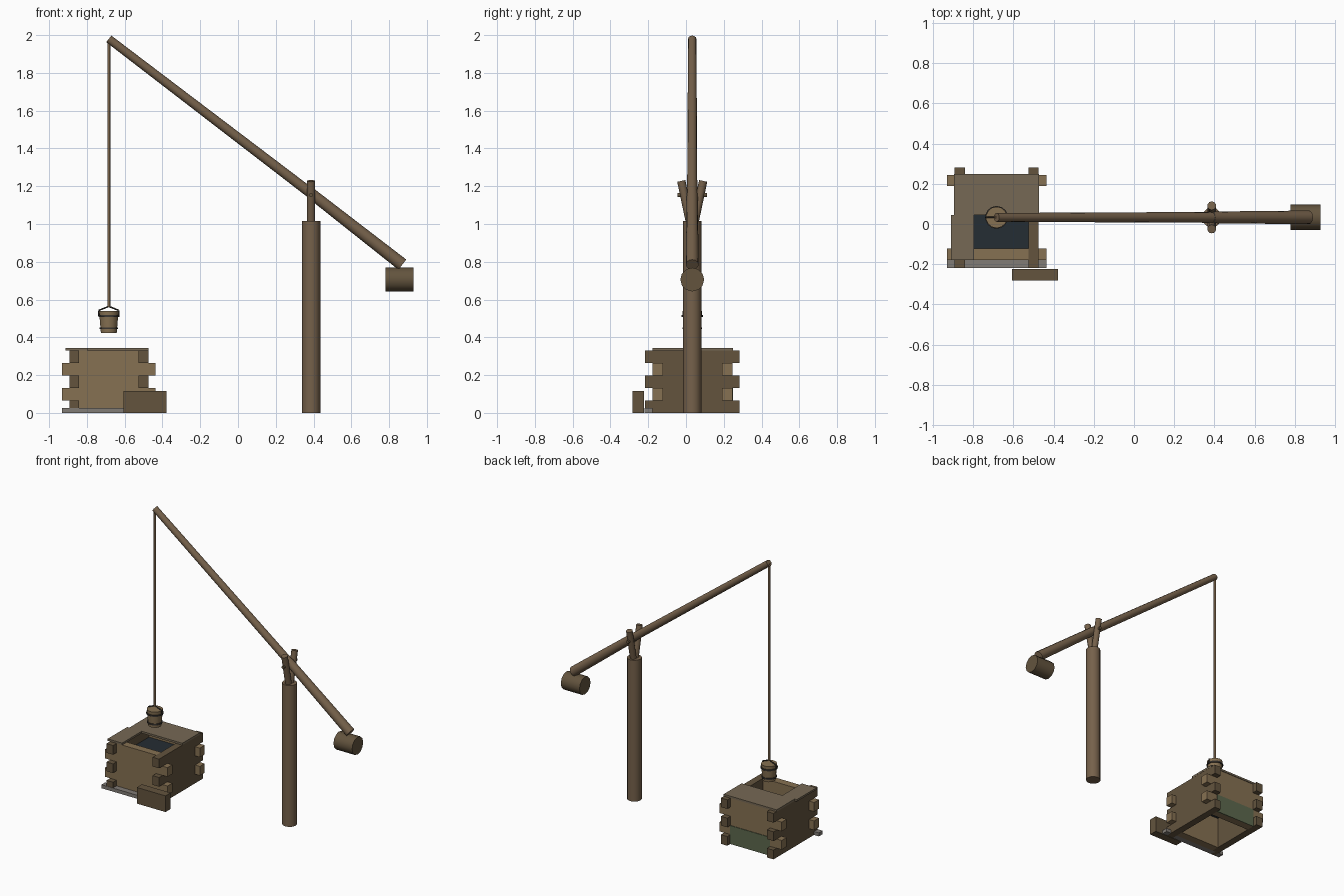
import bpy, bmesh, math
from mathutils import Vector, Matrix

if "Cube" in bpy.data.objects:
    bpy.data.objects.remove(bpy.data.objects["Cube"])


def mat(name, r, g, b):
    m = bpy.data.materials.new(name)
    m.diffuse_color = (r, g, b, 1)
    m.use_nodes = True
    m.node_tree.nodes["Principled BSDF"].inputs["Base Color"].default_value = m.diffuse_color
    return m


PALE = mat("pale_wood", 0.24, 0.165, 0.085)
DARK = mat("dark_wood", 0.125, 0.088, 0.048)
POLE = mat("pole_wood", 0.18, 0.12, 0.07)
GREY_WOOD = mat("weathered_wood", 0.18, 0.14, 0.09)
ROPE = mat("rope", 0.2, 0.13, 0.07)
IRON = mat("iron", 0.04, 0.035, 0.03)
WATER = mat("water", 0.018, 0.026, 0.033)
MOSS = mat("moss", 0.11, 0.14, 0.075)
STONE = mat("stone", 0.22, 0.2, 0.18)


def finish(name, bm, material, smooth=False):
    me = bpy.data.meshes.new(name)
    bm.to_mesh(me)
    bm.free()
    me.materials.append(material)
    if smooth:
        me.shade_smooth()
        me.set_sharp_from_angle(angle=math.radians(50))
    ob = bpy.data.objects.new(name, me)
    bpy.context.collection.objects.link(ob)
    return ob


def box(name, x, y, z, material):
    bm = bmesh.new()
    bmesh.ops.create_cube(bm, size=1)
    for v in bm.verts:
        v.co = [(a + b) / 2 + c * (b - a) for c, (a, b) in zip(v.co, (x, y, z))]
    return finish(name, bm, material)


def rod(name, a, b, r1, r2, material, sides=12):
    a, b = Vector(a), Vector(b)
    d = b - a
    bm = bmesh.new()
    m = Matrix.Translation((a + b) / 2) @ d.to_track_quat('Z', 'Y').to_matrix().to_4x4()
    bmesh.ops.create_cone(bm, cap_ends=True, segments=sides, radius1=r1,
                          radius2=r2, depth=d.length, matrix=m)
    return finish(name, bm, material, True)


Y = 0.033            # plane of the lever
PX, BX = 0.387, -0.684   # post and bucket x

# forked post
rod("post", (PX, Y, 0), (PX, Y, 1.015), 0.049, 0.049, POLE)
for s, side in ((-1, "front"), (1, "back")):
    rod("fork_" + side, (PX, Y + s * 0.008, 0.99), (PX, Y + s * 0.058, 1.228),
        0.022, 0.022, POLE, 10)
rod("pivot_pin", (PX, Y - 0.077, 1.153), (PX, Y + 0.077, 1.153), 0.011, 0.011, DARK, 8)

# lever and counterweight
tip, pivot, butt = (BX, Y, 1.98), (PX, Y, 1.162), (0.87, Y, 0.785)
rod("lever_long_arm", tip, pivot, 0.022, 0.027, POLE)
rod("lever_short_arm", pivot, butt, 0.029, 0.034, POLE)
rod("counterweight", (0.78, Y, 0.706), (0.928, Y, 0.706), 0.063, 0.063, DARK, 12)

# rope and bucket
rod("rope", (BX, Y, 0.56), (BX, Y, 1.975), 0.008, 0.008, ROPE, 8)
rod("bucket", (BX, Y, 0.423), (BX, Y, 0.54), 0.043, 0.053, PALE, 14)
for name, z, r in (("lower", 0.448, 0.051), ("upper", 0.513, 0.057)):
    rod("bucket_hoop_" + name, (BX, Y, z - 0.005), (BX, Y, z + 0.005), r, r, IRON, 14)
for s, side in ((-1, "left"), (1, "right")):
    knee = (BX + s * 0.052, Y, 0.543)
    rod("handle_end_" + side, (BX + s * 0.054, Y, 0.513), knee, 0.004, 0.004, IRON, 6)
    rod("handle_top_" + side, knee, (BX, Y, 0.564), 0.004, 0.004, IRON, 6)

# well walls: interlocking courses of timbers
XO, XW0, XI = (-0.932, -0.436), (-0.893, -0.475), (-0.841, -0.526)
YO, YW0, YI = (-0.218, 0.282), (-0.178, 0.245), (-0.123, 0.19)
H = 0.066
for i in range(5):
    z = (i * H, (i + 1) * H)
    x_len = XO if i % 2 else XI
    y_len = YI if i % 2 else YO
    box(f"front_timber_{i}", x_len, (YW0[0], YI[0]), z, PALE)
    box(f"back_timber_{i}", x_len, (YI[1], YW0[1]), z, PALE)
    box(f"left_timber_{i}", (XW0[0], XI[0]), y_len, z, DARK)
    box(f"right_timber_{i}", (XI[1], XW0[1]), y_len, z, DARK)
box("moss_patch", XI, (0.24, 0.249), (0.0, 0.132), MOSS)

# cover planks and water
box("cover_back", (-0.895, -0.474), (0.045, 0.249), (0.33, 0.344), GREY_WOOD)
box("cover_left", (-0.912, -0.797), (-0.178, 0.045), (0.33, 0.344), GREY_WOOD)
box("water", XI, YI, (0.225, 0.235), WATER)

# stone step and trough
box("stone_step", XO, (-0.22, -0.178), (0, 0.025), STONE)
box("trough", (-0.607, -0.379), (-0.282, -0.223), (0, 0.116), DARK)
